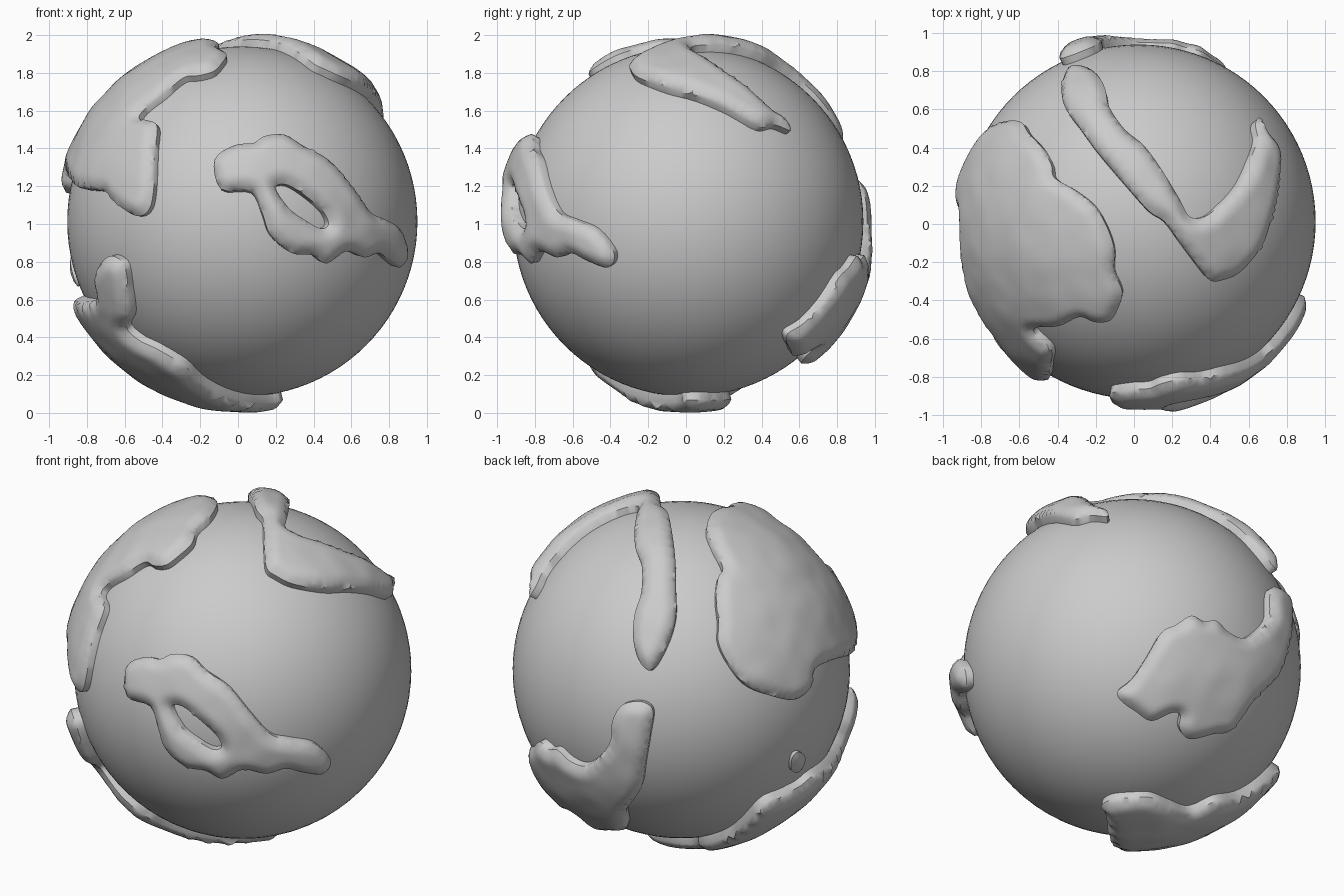
import bpy, bmesh, math
from mathutils import Vector, noise
from mathutils.geometry import delaunay_2d_cdt

if "Cube" in bpy.data.objects:
    bpy.data.objects.remove(bpy.data.objects["Cube"])

CENTRE = Vector((0.023, 0.012, 1.013))
R = 0.927

# Drawing views: azimuth, elevation, centre of globe on the drawing, drawing units per unit
VIEWS = {
    "front": (0, 0, 243, 222.5, 189.3),
    "top": (0, 90, 1139, 222, 191),
    "front_right": (35, 25, 242, 672, 182.4),
    "back_left": (215, 25, 681, 670, 182.4),
    "back_right": (140, -30, 1131, 668, 182.4),
}


def on_globe(view, x, y, r=0.96):
    """Direction from the globe centre of a point drawn in a view."""
    az, el, cx, cy, s = VIEWS[view]
    az, el = math.radians(az), math.radians(el)
    out = Vector((math.sin(az), -math.cos(az), 0))
    right = Vector((math.cos(az), math.sin(az), 0))
    up = -out * math.sin(el) + Vector((0, 0, math.cos(el)))
    toward = out * math.cos(el) + Vector((0, 0, math.sin(el)))
    u, v = (x - cx) / s, (cy - y) / s
    w = math.sqrt(max(0.0, r * r - u * u - v * v))
    return (right * u + up * v + toward * w).normalized()


def smooth_loop(segments, n=4):
    """Closed Catmull-Rom loop of directions through the drawn points."""
    p = [on_globe(view, *q) for view, pts in segments for q in pts]
    loop = []
    for i in range(len(p)):
        a, b, c, d = (p[(i + k) % len(p)] for k in (-1, 0, 1, 2))
        for k in range(n):
            t = k / n
            loop.append((b * 2 + (c - a) * t + (a * 2 - b * 5 + c * 4 - d) * t * t
                         + (b * 3 - a - c * 3 + d) * t ** 3).normalized())
    return loop


def inside(q, loops):
    hit = False
    for loop in loops:
        for a, b in zip(loop, loop[1:] + loop[:1]):
            if (a.y > q.y) != (b.y > q.y):
                if q.x < a.x + (q.y - a.y) * (b.x - a.x) / (b.y - a.y):
                    hit = not hit
    return hit


def finish(bm, name):
    mesh = bpy.data.meshes.new(name)
    bm.to_mesh(mesh)
    bm.free()
    ob = bpy.data.objects.new(name, mesh)
    ob.location = CENTRE
    bpy.context.collection.objects.link(ob)
    bpy.ops.object.select_all(action='DESELECT')
    ob.select_set(True)
    bpy.context.view_layer.objects.active = ob
    bpy.ops.object.shade_smooth_by_angle(angle=math.radians(45))


def continent(name, outline, holes=(), height=0.08, step=0.026):
    """Raised rounded slab over the globe inside the outline."""
    rings = [smooth_loop(s) for s in (outline, *holes)]
    mid = sum(rings[0], Vector()).normalized()
    e1 = mid.orthogonal().normalized()
    e2 = mid.cross(e1)

    def flat(d):
        side = Vector((d.dot(e1), d.dot(e2)))
        return side.normalized() * math.acos(max(-1, min(1, d.dot(mid))))

    def round_(q):
        a = q.length
        side = q.normalized() if a > 1e-9 else q
        return mid * math.cos(a) + (e1 * side.x + e2 * side.y) * math.sin(a)

    loops = [[flat(d) for d in ring] for ring in rings]
    rim = [q for loop in loops for q in loop]
    verts, edges = list(rim), []
    start = 0
    for loop in loops:
        n = len(loop)
        edges += [(start + i, start + (i + 1) % n) for i in range(n)]
        start += n
    x0, x1 = min(q.x for q in rim), max(q.x for q in rim)
    y0, y1 = min(q.y for q in rim), max(q.y for q in rim)
    for j in range(int((y1 - y0) / step) + 1):
        for i in range(int((x1 - x0) / step) + 1):
            q = Vector((x0 + (i + 0.5 * (j % 2)) * step, y0 + j * step))
            if inside(q, loops) and min((q - p).length for p in rim) > 0.014:
                verts.append(q)
    pts, _, faces, *_ = delaunay_2d_cdt(verts, edges, [], 0, 1e-6)

    # Top surface: rounded shoulder at the rim, gentle unevenness inside
    bm = bmesh.new()
    bv = []
    for q in pts:
        t = min(1.0, min((q - p).length for p in rim) / 0.075)
        d = round_(q)
        h = height * (0.5 + 0.5 * math.sin(t * math.pi / 2)) + 0.006 * t * noise.noise(d * 7)
        bv.append(bm.verts.new(d * (R + h)))
    for f in faces:
        if inside(sum((pts[i] for i in f), Vector((0, 0))) / len(f), loops):
            bm.faces.new([bv[i] for i in f])
    bmesh.ops.delete(bm, geom=[v for v in bm.verts if not v.link_faces], context='VERTS')
    # Side wall sunk into the globe
    border = [e for e in bm.edges if e.is_boundary]
    wall = bmesh.ops.extrude_edge_only(bm, edges=border)["geom"]
    for v in wall:
        if isinstance(v, bmesh.types.BMVert):
            v.co = v.co.normalized() * (R - 0.03)
    bmesh.ops.recalc_face_normals(bm, faces=bm.faces)
    if sum(f.normal.dot(f.calc_center_median()) for f in bm.faces) < 0:
        bmesh.ops.reverse_faces(bm, faces=bm.faces)
    finish(bm, name)


# Globe
bm = bmesh.new()
bmesh.ops.create_uvsphere(bm, u_segments=96, v_segments=48, radius=R)
finish(bm, "globe")

# Front continent with a lake opening
continent("front_continent", [("front_right", [
    (127, 668), (145, 659), (160, 661), (172, 656), (190, 658), (205, 672), (228, 688),
    (248, 712), (270, 736), (290, 741), (315, 746), (330, 762), (322, 775), (303, 774),
    (285, 770), (266, 775), (242, 771), (222, 780), (205, 772), (185, 768), (165, 750),
    (158, 730), (150, 708), (127, 698)])],
    holes=[[("front_right", [(171, 709), (182, 708), (200, 722), (216, 737), (221, 748),
                             (213, 751), (198, 743), (182, 730)])]], height=0.082)

# Large upper left continent
continent("large_continent", [
    ("top", [(1029, 133), (1042, 147), (1052, 165), (1055, 178), (1075, 190), (1095, 206),
             (1108, 228), (1115, 250), (1115, 272), (1123, 292), (1118, 310), (1110, 321),
             (1095, 322), (1080, 317), (1060, 326), (1040, 327)]),
    ("front", [(140, 120), (157, 125), (156, 150), (155, 180), (152, 205), (144, 216),
               (132, 215), (112, 200)]),
    ("back_left", [(857, 637), (850, 654), (833, 660), (815, 669), (811, 687), (795, 700),
                   (770, 696), (745, 685), (727, 662), (718, 642)])], height=0.07)

# Top strip with a bent arm
continent("top_continent", [("top", [
    (1063, 88), (1070, 70), (1085, 68), (1098, 76), (1106, 90), (1110, 108), (1125, 130),
    (1145, 147), (1165, 175), (1180, 200), (1190, 217), (1205, 217), (1220, 205), (1238, 185),
    (1250, 160), (1257, 140), (1255, 125), (1260, 119), (1268, 135), (1279, 152), (1278, 185),
    (1272, 215), (1262, 245), (1240, 272), (1222, 280), (1210, 280), (1195, 262), (1180, 242),
    (1165, 222), (1150, 212), (1130, 190), (1100, 155), (1080, 128), (1066, 108)])],
    height=0.08)

# Back continent with an upward arm
continent("back_continent", [
    ("back_right", [(1116, 692), (1130, 680), (1145, 658), (1160, 633), (1175, 625),
                    (1190, 616), (1203, 622), (1215, 621), (1228, 633), (1245, 638)]),
    ("back_left", [(609, 745), (612, 722), (620, 707), (632, 702), (645, 703), (653, 712),
                   (650, 735), (645, 765), (641, 788)]),
    ("back_right", [(1253, 700), (1230, 730), (1212, 734), (1188, 739), (1178, 728),
                    (1179, 715), (1170, 713), (1150, 721), (1135, 712), (1121, 702)])],
    height=0.078)

# Bottom continent reaching up the left side
continent("bottom_continent", [
    ("front", [(98, 300), (97, 277), (105, 261), (115, 257), (126, 266), (130, 290),
               (133, 315), (128, 328), (140, 340), (160, 350), (185, 365), (200, 380),
               (215, 390)]),
    ("back_right", [(1105, 815), (1100, 806), (1110, 799), (1130, 797), (1150, 797),
                    (1170, 805), (1190, 811), (1215, 800), (1240, 795)]),
    ("back_left", [(760, 805), (785, 793), (800, 785), (815, 773)])], height=0.084)

# Small island
continent("island", [("back_left", [(800, 754), (807, 758), (806, 768), (800, 775),
                                    (793, 772), (794, 760)])], height=0.035, step=0.015)
